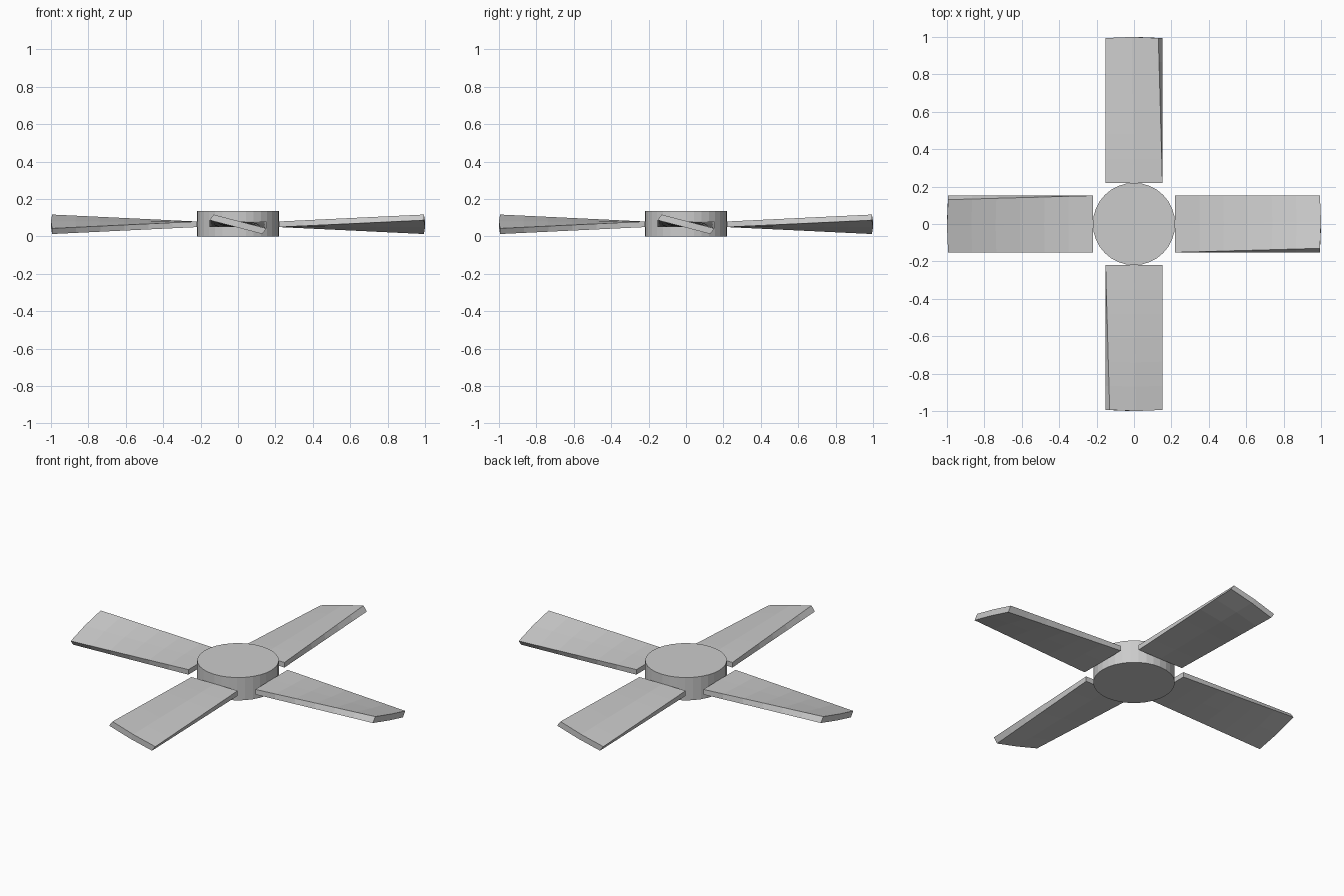
import bpy, bmesh, math
from mathutils import Matrix, Vector

if "Cube" in bpy.data.objects:
    bpy.data.objects.remove(bpy.data.objects["Cube"])

MID_Z = 0.065


def finish(bm, name):
    bmesh.ops.recalc_face_normals(bm, faces=bm.faces)
    mesh = bpy.data.meshes.new(name)
    bm.to_mesh(mesh)
    bm.free()
    obj = bpy.data.objects.new(name, mesh)
    bpy.context.collection.objects.link(obj)
    return obj


def blade(name, angle):
    # cross-section runs round the blade: (across, z), three points above and below
    root = [(-.152, .08), (0, .08), (.152, .08), (.152, .05), (0, .05), (-.152, .05)]
    tip = [(-.130, .117), (.011, .08), (.152, .043), (.130, .013), (-.011, .05), (-.152, .087)]
    rows = 6
    bm = bmesh.new()
    rings = []
    for i in range(rows + 1):
        f = i / rows
        ring = []
        for k, (a, b) in enumerate(zip(root, tip)):
            # the tip bulges out slightly at its middle
            length = 1.0 if k in (1, 4) else 0.994
            r = 0.22 + (length - 0.22) * f
            p = Vector(a).lerp(Vector(b), f)
            ring.append(bm.verts.new((r, p.x, p.y)))
        rings.append(ring)
    for a, b in zip(rings, rings[1:]):
        for k in range(6):
            n = (k + 1) % 6
            bm.faces.new((a[k], a[n], b[n], b[k]))
    for ring in (rings[0], rings[-1]):
        bm.faces.new((ring[0], ring[1], ring[4], ring[5]))
        bm.faces.new((ring[1], ring[2], ring[3], ring[4]))
    bmesh.ops.transform(bm, matrix=Matrix.Rotation(angle, 4, 'Z'), verts=bm.verts)
    return finish(bm, name)


# Hub
bm = bmesh.new()
bmesh.ops.create_cone(bm, cap_ends=True, segments=32, radius1=0.22, radius2=0.22,
                      depth=0.136, matrix=Matrix.Translation((0, 0, 0.068)))
finish(bm, "hub")

# Four twisted blades
for i, side in enumerate(("right", "back", "left", "front")):
    blade("blade_" + side, i * math.pi / 2)
